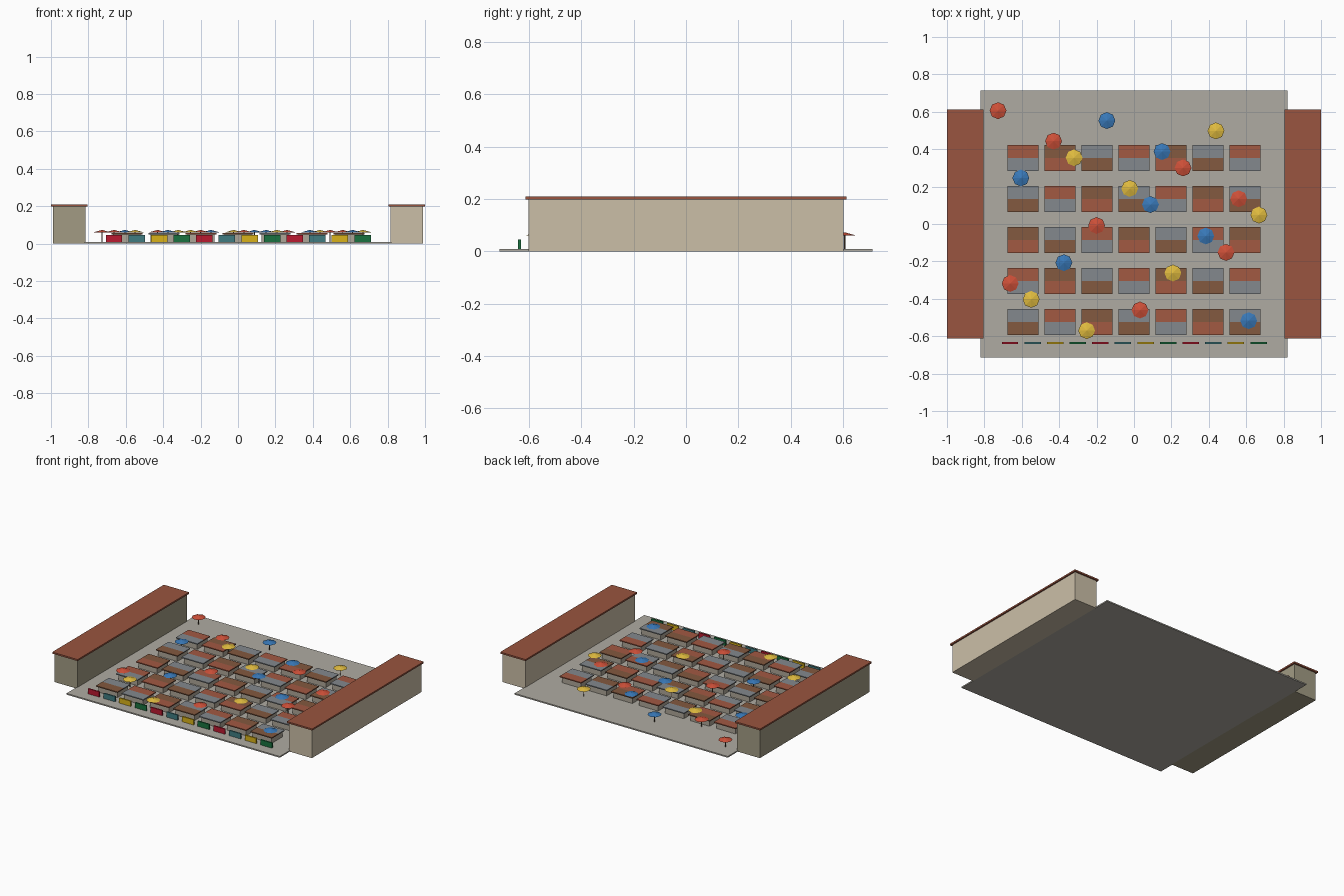
import bpy, math

if "Cube" in bpy.data.objects:
    bpy.data.objects.remove(bpy.data.objects["Cube"])

mats = {}


def mat(name, rgb):
    m = bpy.data.materials.new(name)
    m.diffuse_color = (*rgb, 1)
    m.use_nodes = True
    m.node_tree.nodes["Principled BSDF"].inputs["Base Color"].default_value = m.diffuse_color
    mats[name] = m


mat("paving", (0.43, 0.41, 0.36))
mat("sand_wall", (0.60, 0.52, 0.39))
mat("khaki_wall", (0.36, 0.33, 0.23))
mat("tile", (0.32, 0.09, 0.05))
mat("rust", (0.36, 0.10, 0.055))
mat("brown", (0.23, 0.10, 0.05))
mat("tin", (0.23, 0.25, 0.27))
mat("stall_body", (0.42, 0.38, 0.31))
mat("pole", (0.12, 0.08, 0.05))
mat("red", (0.62, 0.08, 0.04))
mat("blue", (0.04, 0.19, 0.48))
mat("yellow", (0.75, 0.50, 0.05))
mat("cloth_red", (0.50, 0.01, 0.03))
mat("cloth_teal", (0.05, 0.20, 0.22))
mat("cloth_yellow", (0.70, 0.45, 0.01))
mat("cloth_green", (0.01, 0.17, 0.05))


def box(name, x0, x1, y0, y1, z0, z1, m):
    v = [(x, y, z) for z in (z0, z1) for x, y in ((x0, y0), (x1, y0), (x1, y1), (x0, y1))]
    f = [(3, 2, 1, 0), (4, 5, 6, 7)] + [(i, (i + 1) % 4, (i + 1) % 4 + 4, i + 4) for i in range(4)]
    me = bpy.data.meshes.new(name)
    me.from_pydata(v, [], f)
    me.materials.append(mats[m])
    ob = bpy.data.objects.new(name, me)
    bpy.context.collection.objects.link(ob)
    return ob


def cone(name, x, y, z0, z1, r0, r1, sides, m):
    bpy.ops.mesh.primitive_cone_add(vertices=sides, radius1=r0, radius2=r1, depth=z1 - z0,
                                    location=(x, y, (z0 + z1) / 2))
    ob = bpy.context.object
    ob.name = name
    ob.data.materials.append(mats[m])


# market square
box("plaza_slab", -0.82, 0.82, -0.713, 0.713, 0, 0.009, "paving")

# long buildings at both sides
for s, side, wall in ((-1, "left", "khaki_wall"), (1, "right", "sand_wall")):
    c = 0.9025 * s
    box(side + "_building", c - 0.0875, c + 0.0875, -0.602, 0.602, 0, 0.2, wall)
    box(side + "_building_roof", c - 0.0975, c + 0.0975, -0.613, 0.613, 0.199, 0.21, "tile")

# grid of back-to-back stalls with two-tone roofs
roofs = ("rust", "brown", "tin")
for r in range(5):
    for c in range(7):
        x, y = (c - 3) * 0.198, 0.353 - r * 0.2193
        box("stall_body", x - 0.073, x + 0.073, y - 0.058, y + 0.058, 0.009, 0.05, "stall_body")
        k = c + 2 * r
        box("stall_roof_back", x - 0.083, x + 0.083, y, y + 0.07, 0.049, 0.056, roofs[k % 3])
        box("stall_roof_front", x - 0.083, x + 0.083, y - 0.07, y, 0.049, 0.056, roofs[(k + 2) % 3])

# row of coloured cloth panels along the front
cloths = ("cloth_red", "cloth_teal", "cloth_yellow", "cloth_green")
for i in range(12):
    x = -0.663 + i * 0.1208
    box("cloth_panel", x - 0.044, x + 0.044, -0.641, -0.631, 0.009, 0.045, cloths[i % 4])

# scattered octagonal parasols
spots = {
    "red": ((-.727, .606), (-.43, .443), (.262, .30), (.56, .135), (-.20, -.008),
            (.492, -.152), (-.662, -.318), (.032, -.46)),
    "blue": ((-.145, .553), (.15, .387), (-.605, .246), (.088, .104), (.384, -.064),
             (-.375, -.207), (.613, -.517)),
    "yellow": ((.438, .498), (-.32, .354), (-.023, .19), (.668, .048), (.208, -.262),
               (-.55, -.403), (-.253, -.57)),
}
for colour, pts in spots.items():
    for x, y in pts:
        cone("parasol_pole", x, y, 0.009, 0.064, 0.003, 0.003, 6, "pole")
        cone("parasol_canopy", x, y, 0.06, 0.073, 0.045, 0, 8, colour)
